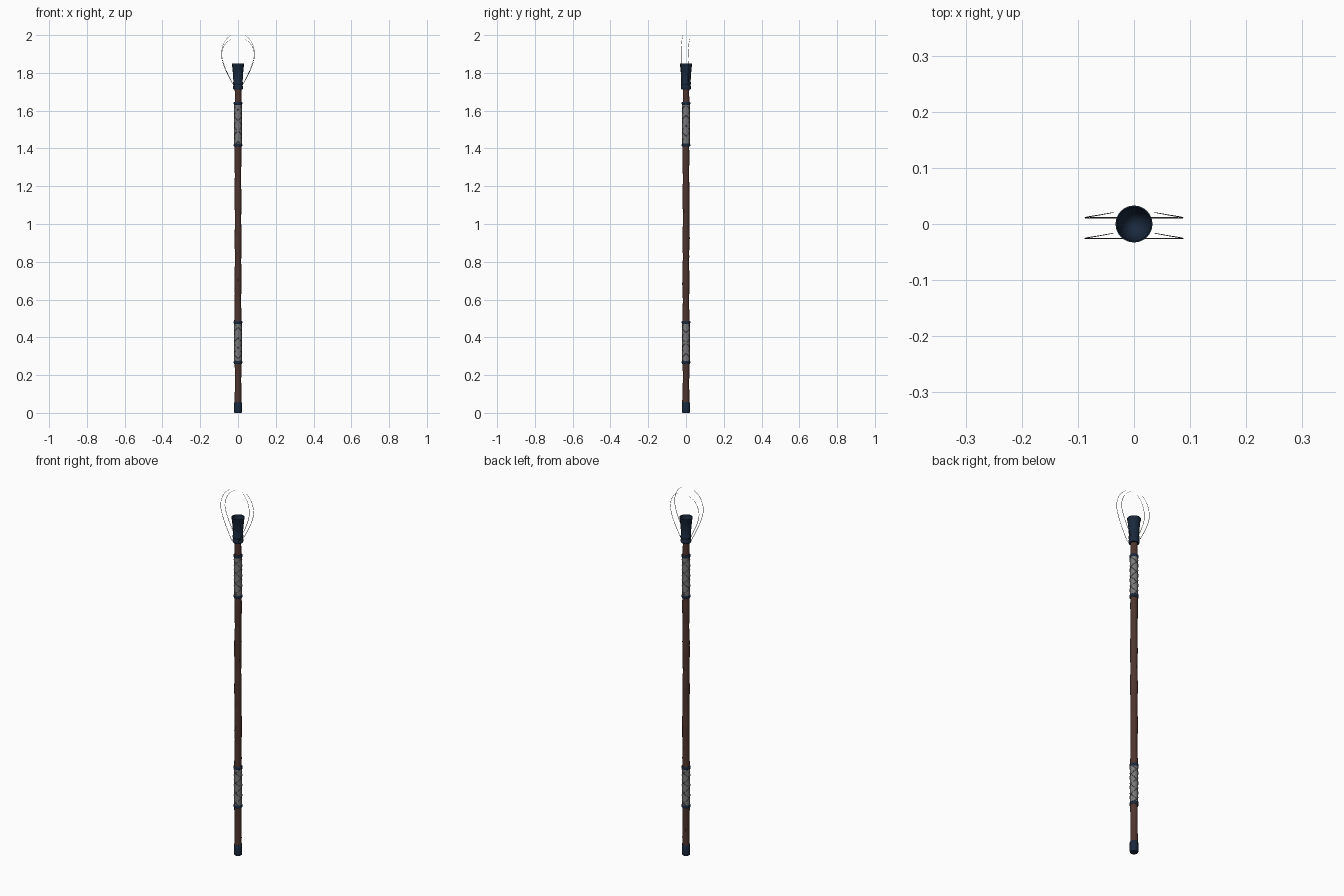
import bpy, bmesh, math, random
from math import sin, cos, pi

if "Cube" in bpy.data.objects:
    bpy.data.objects.remove(bpy.data.objects["Cube"])
random.seed(4)

def mat(name, r, g, b):
    m = bpy.data.materials.new(name)
    m.diffuse_color = (r, g, b, 1)
    m.use_nodes = True
    m.node_tree.nodes["Principled BSDF"].inputs["Base Color"].default_value = m.diffuse_color
    return m

wood = mat("dark_wood", 0.078, 0.036, 0.028)
navy = mat("navy_metal", 0.010, 0.022, 0.047)
wrap = mat("grey_wrap", 0.19, 0.19, 0.19)
cord = mat("grey_cord", 0.15, 0.15, 0.15)
wire = mat("grey_wire", 0.13, 0.13, 0.13)

def lathe(name, profile, material, sides=20, wobble=None, angle=40):
    """Spin (radius, z) points round z; radius 0 closes to a point."""
    bm = bmesh.new()
    rings = []
    for r, z in profile:
        if r == 0:
            rings.append([bm.verts.new((0, 0, z))])
            continue
        ring = []
        for i in range(sides):
            a = 2 * pi * i / sides
            rr = r * (wobble(a, z) if wobble else 1)
            ring.append(bm.verts.new((rr * cos(a), rr * sin(a), z)))
        rings.append(ring)
    for p, q in zip(rings, rings[1:]):
        for i in range(sides):
            j = (i + 1) % sides
            if len(p) == 1:
                bm.faces.new((p[0], q[j], q[i]))
            elif len(q) == 1:
                bm.faces.new((p[i], p[j], q[0]))
            else:
                bm.faces.new((p[i], p[j], q[j], q[i]))
    bmesh.ops.recalc_face_normals(bm, faces=bm.faces)
    me = bpy.data.meshes.new(name)
    bm.to_mesh(me)
    bm.free()
    ob = bpy.data.objects.new(name, me)
    bpy.context.collection.objects.link(ob)
    me.materials.append(material)
    bpy.ops.object.select_all(action='DESELECT')
    ob.select_set(True)
    bpy.context.view_layer.objects.active = ob
    bpy.ops.object.shade_smooth_by_angle(angle=math.radians(angle))
    return ob

def tube(name, points, radius, material, taper=False, res=1):
    """Sweep a round section along points."""
    cu = bpy.data.curves.new(name, 'CURVE')
    cu.dimensions = '3D'
    cu.bevel_depth = radius
    cu.bevel_resolution = res
    cu.use_fill_caps = True
    sp = cu.splines.new('POLY')
    sp.points.add(len(points) - 1)
    for i, (pt, co) in enumerate(zip(sp.points, points)):
        pt.co = (*co, 1)
        pt.radius = 1 - 0.5 * (i / (len(points) - 1)) ** 3 if taper else 1
    cu.materials.append(material)
    ob = bpy.data.objects.new(name, cu)
    bpy.context.collection.objects.link(ob)
    bpy.ops.object.select_all(action='DESELECT')
    ob.select_set(True)
    bpy.context.view_layer.objects.active = ob
    bpy.ops.object.convert(target='MESH')
    return bpy.context.object

def smooth_path(pts, steps=6):
    """Catmull-Rom points through the given path."""
    p = [pts[0]] + pts + [pts[-1]]
    out = []
    for k in range(1, len(p) - 2):
        for s in range(steps):
            t = s / steps
            out.append(tuple(0.5 * (2 * b + (c - a) * t + (2 * a - 5 * b + 4 * c - d) * t * t
                       + (3 * b - a - 3 * c + d) * t ** 3)
                       for a, b, c, d in zip(p[k - 1], p[k], p[k + 1], p[k + 2])))
    return out + [pts[-1]]

# lumpy hand-carved shaft
def knots(a, z):
    return (1 + 0.06 * sin(z * 29) + 0.04 * sin(3 * a + z * 9)
            + 0.03 * sin(z * 61 + a) + random.uniform(-0.02, 0.02))

N = 70
lathe("shaft", [(0, 0.02)] + [(0.0178, 0.02 + 1.71 * i / N) for i in range(N + 1)] + [(0, 1.73)],
      wood, 12, knots, 40)

# foot cap
lathe("foot_cap", [(0, 0), (0.0195, 0), (0.0205, 0.003), (0.0205, 0.055), (0.0185, 0.058),
                   (0, 0.058)], navy)

# grips: sleeve, loosely crossed cords, end bands
def band(name, z, r=0.0225, h=0.016):
    lathe(name, [(0.015, z - h / 2), (r - 0.002, z - h / 2), (r, z - h / 4), (r, z + h / 4),
                 (r - 0.002, z + h / 2), (0.015, z + h / 2)], navy)

def grip(name, z0, z1):
    lathe(name + "_sleeve", [(0.015, z0), (0.0200, z0), (0.0200, z1), (0.015, z1)], wrap)
    pitch = 0.11
    for d in (1, -1):
        for k in range(2):
            n = int((z1 - z0) / pitch * 24)
            pts = []
            for i in range(n + 1):
                t = i / n
                a = d * 2 * pi * t * (z1 - z0) / pitch + k * pi
                r = 0.0202 + 0.0005 * d * cos(2 * a)
                pts.append((r * cos(a), r * sin(a), z0 + t * (z1 - z0)))
            tube(name + "_cord", pts, 0.0014, cord)
    band(name + "_lower_band", z0 + 0.008)
    band(name + "_upper_band", z1 - 0.006)

grip("lower_grip", 0.26, 0.485)
grip("upper_grip", 1.41, 1.645)

# flared hollow socket at the head
lathe("head_socket", [(0.014, 1.712), (0.024, 1.712), (0.0265, 1.717), (0.0265, 1.728), (0.024, 1.731),
                      (0.024, 1.738), (0.0265, 1.741), (0.0265, 1.750), (0.0245, 1.754),
                      (0.0265, 1.79), (0.031, 1.838), (0.033, 1.842), (0.033, 1.85),
                      (0.0305, 1.85), (0.027, 1.815), (0.020, 1.79), (0.010, 1.78), (0, 1.778)],
      navy, 24)

# four thin curved prongs, the front pair a little taller
for y, drop in ((-0.026, 0.0), (0.011, 0.02)):
    for s in (1, -1):
        path = [(0.018, y, 1.725), (0.034, y, 1.755), (0.056, y, 1.80), (0.076, y, 1.85),
                (0.087, y, 1.90), (0.080, y + 0.002, 1.945), (0.062, y + 0.005, 1.978),
                (0.037, y + 0.0095, 1.9995)]
        tube("head_prong", smooth_path([(s * px, py, pz - drop * max(0, (pz - 1.725) / 0.274))
                                        for px, py, pz in path]), 0.0011, wire, True)
